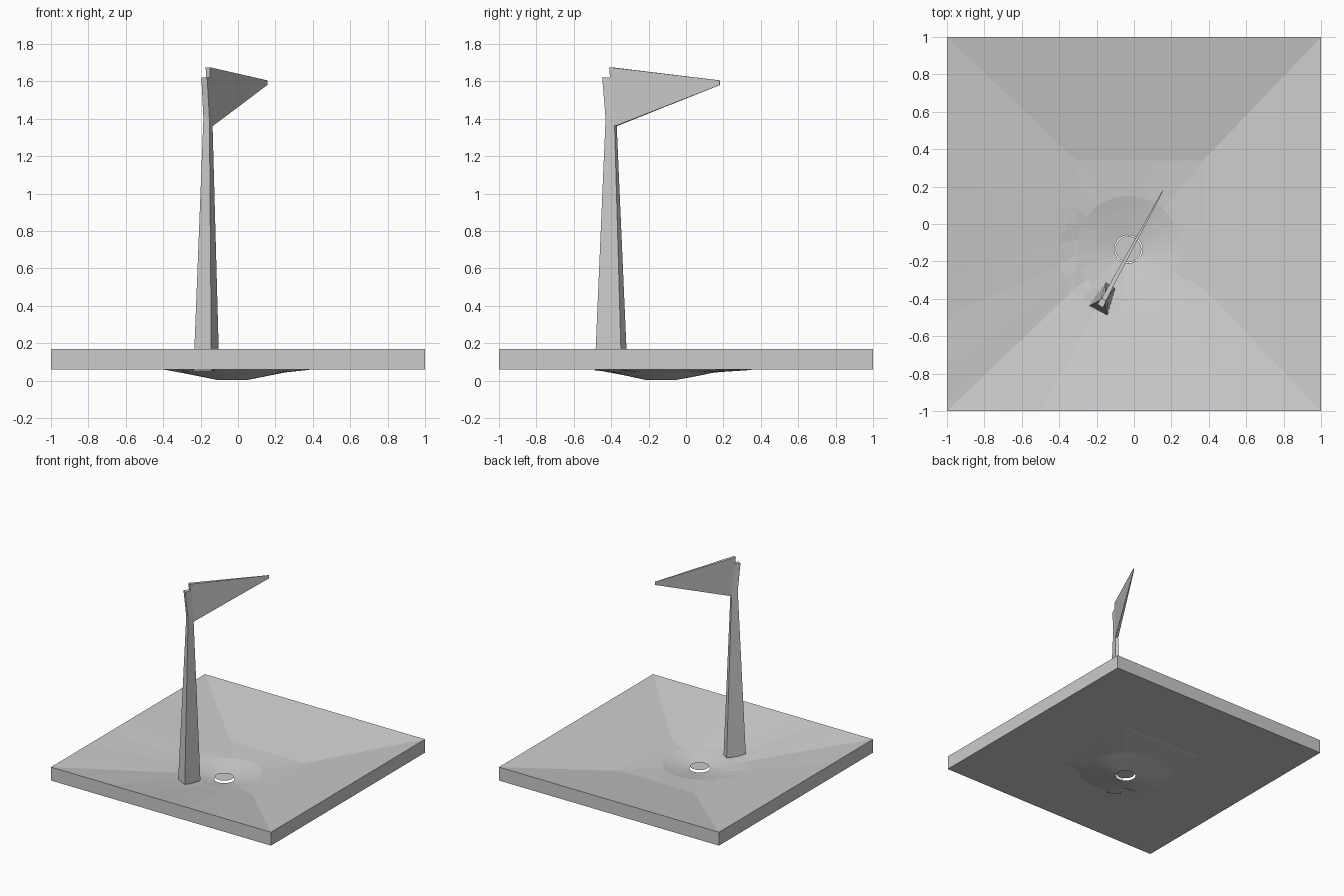
import bpy
from math import cos, sin, atan2, pi
from mathutils import Vector

if "Cube" in bpy.data.objects:
    bpy.data.objects.remove(bpy.data.objects["Cube"])

N = 8  # segments per side
C = Vector((-0.03, -0.13, 0))


def make(name, verts, faces):
    me = bpy.data.meshes.new(name)
    me.from_pydata([tuple(v) for v in verts], [], faces)
    me.validate()
    ob = bpy.data.objects.new(name, me)
    bpy.context.collection.objects.link(ob)
    return ob


def strips(loops):
    n = len(loops[0])
    verts = [v for l in loops for v in l]
    faces = [(k * n + i, k * n + (i + 1) % n, (k + 1) * n + (i + 1) % n, (k + 1) * n + i)
             for k in range(len(loops) - 1) for i in range(n)]
    return verts, faces


def square(x0, x1, y0, y1, z):
    c = [Vector(p) for p in ((x0, y0, z), (x1, y0, z), (x1, y1, z), (x0, y1, z))]
    return [c[s].lerp(c[(s + 1) % 4], i / N) for s in range(4) for i in range(N)]


# Sloped green: outer square, inner square pushed out around the bowl
top = square(-1, 1, -1, 1, 0.17)
low = square(-1, 1, -1, 1, 0.06)
inner = square(-0.31, 0.37, -0.34, 0.34, 0.056)
angles = [atan2(p.y - C.y, p.x - C.x) for p in inner]


def circle(r, z, cy=C.y):
    return [Vector((C.x + r * cos(a), cy + r * sin(a), z)) for a in angles]


rim = []
for p, a in zip(inner, angles):
    if (p.xy - C.xy).length < 0.285:
        p = Vector((C.x + 0.285 * cos(a), C.y + 0.285 * sin(a), 0.043))
    elif (p.xy - C.xy).length < 0.335:
        p = Vector((p.x, p.y, 0.052))
    rim.append(p)

# The underside meets the slope where it dips below the slab
cross = [t.lerp(r, 0.11 / (0.17 - min(r.z, 0.06))) for t, r in zip(top, rim)]
bowl = [circle(0.28, 0.043), circle(0.21, 0.029, -0.125), circle(0.075, 0.002, -0.135)]
verts, faces = strips([cross, low, top, cross, rim] + bowl)
make("green", verts, faces)

# Disc in the hole
disc = [Vector((C.x + 0.07 * cos(2 * pi * i / 24), -0.135 + 0.07 * sin(2 * pi * i / 24), 0.02))
        for i in range(24)]
make("hole_disc", disc, [tuple(range(24))])

# Tapered four-sided pole with flared top
sections = [
    (0.05, ((-.238, -.437), (-.142, -.488), (-.10, -.345), (-.15, -.313))),
    (1.40, ((-.185, -.408), (-.153, -.430), (-.137, -.383), (-.155, -.372))),
    (1.62, ((-.196, -.428), (-.165, -.448), (-.143, -.395), (-.163, -.382))),
]
loops = [[(x, y, z) for x, y in s] for z, s in sections]
v, f = strips(loops)
make("pole", v, f + [(3, 2, 1, 0), (8, 9, 10, 11)])

# Pennant, thick at the pole and thin at the tip
normal = Vector((-0.87, 0.49, 0))
outline = [((-.162, -.405, 1.675), .013), ((-.145, -.375, 1.36), .011),
           ((.155, .18, 1.58), .002), ((.155, .18, 1.605), .002)]
sides = [[Vector(p) + normal * t * s for p, t in outline] for s in (-1, 1)]
v, f = strips(sides)
make("pennant", v, f + [(3, 2, 1, 0), (4, 5, 6, 7)])
